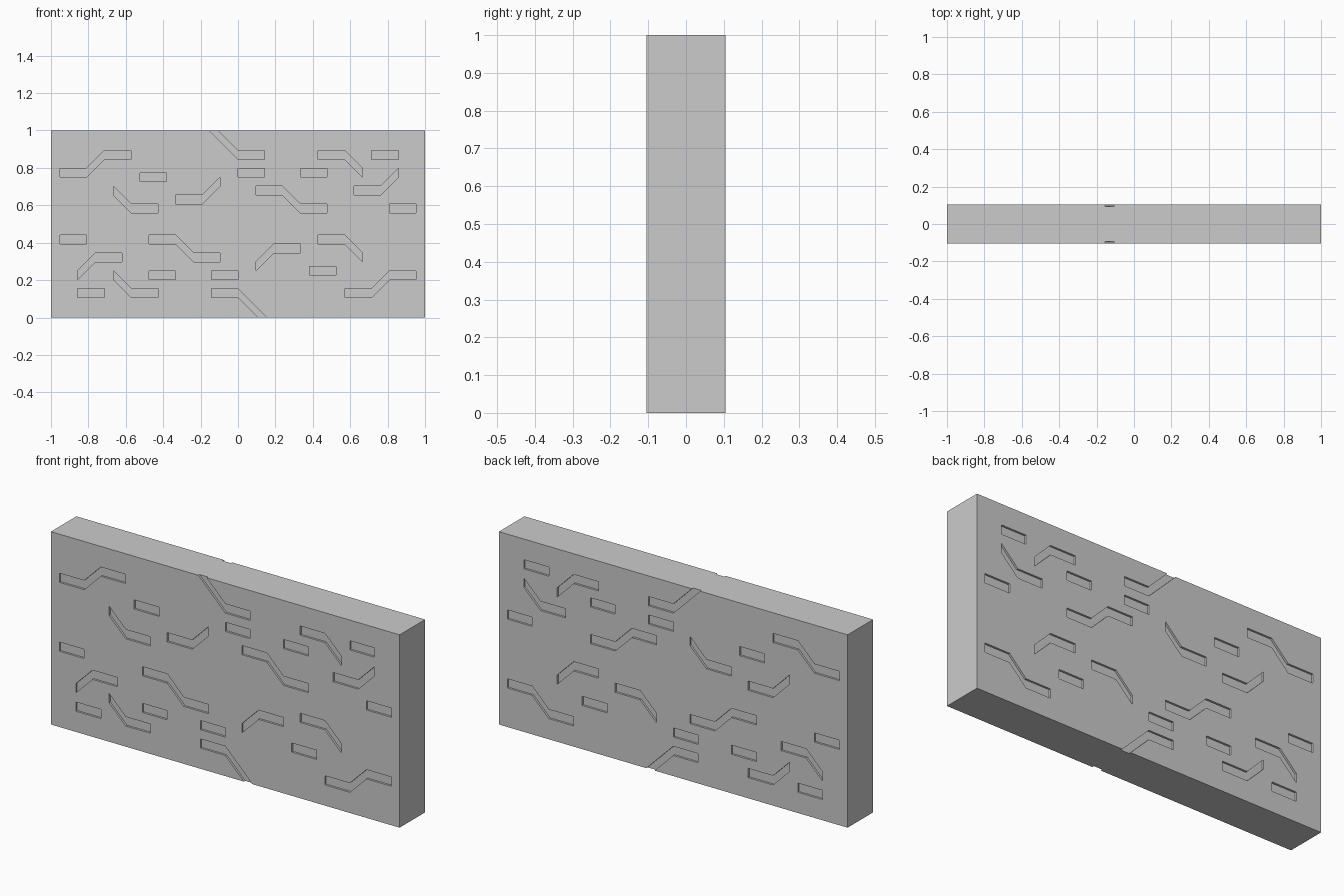
import bpy, bmesh

if "Cube" in bpy.data.objects:
    bpy.data.objects.remove(bpy.data.objects["Cube"])

U = 1 / 21          # layout module of the groove pattern
HALF_Y = 0.104      # half thickness of the slab
DEPTH = 0.0104      # groove depth

# Groove centrelines in modules from the panel centre; each repeats rotated 180 degrees
grooves = [
    [(17, 1.75), (20, 1.75)],
    [(15, 7.75), (18, 7.75)],
    [(-11, 5.25), (-8, 5.25)],
    [(0, 5.75), (3, 5.75)],
    [(7, 5.75), (10, 5.75)],
    [(-20, 5.75), (-17, 5.75), (-15, 7.75), (-12, 7.75)],
    [(-14, 3.75), (-12, 1.75), (-9, 1.75)],
    [(-7, 2.75), (-4, 2.75), (-2, 4.75)],
    [(2, 3.75), (5, 3.75), (7, 1.75), (10, 1.75)],
    [(9, 7.75), (12, 7.75), (14, 5.75)],
    [(13, 3.75), (16, 3.75), (18, 5.75)],
    [(-4, 11.75), (0, 7.75), (3, 7.75)],
]


def add_groove(bm, path, y0, y1):
    """Closed prism: the path thickened vertically by one module."""
    outline = [(x, z - 0.5) for x, z in path] + [(x, z + 0.5) for x, z in reversed(path)]
    a = [bm.verts.new((x * U, y0, 0.5 + z * U)) for x, z in outline]
    b = [bm.verts.new((x * U, y1, 0.5 + z * U)) for x, z in outline]
    bm.faces.new(a)
    bm.faces.new(b[::-1])
    n = len(a)
    for i in range(n):
        j = (i + 1) % n
        bm.faces.new((a[j], a[i], b[i], b[j]))


# Slab
bpy.ops.mesh.primitive_cube_add(size=1, location=(0, 0, 0.5))
panel = bpy.context.object
panel.name = "wall_panel"
panel.scale = (2, 2 * HALF_Y, 1)
bpy.ops.object.transform_apply(location=True, rotation=False, scale=True)

# Groove cutters on the front and back faces
bm = bmesh.new()
for path in grooves:
    for s in (1, -1):
        turned = [(s * x, s * z) for x, z in path]
        add_groove(bm, turned, -HALF_Y - 0.03, -HALF_Y + DEPTH)
        add_groove(bm, turned, HALF_Y - DEPTH, HALF_Y + 0.03)
bmesh.ops.recalc_face_normals(bm, faces=bm.faces)
mesh = bpy.data.meshes.new("groove_cutter")
bm.to_mesh(mesh)
bm.free()
cutter = bpy.data.objects.new("groove_cutter", mesh)
cutter.hide_render = True
bpy.context.collection.objects.link(cutter)

# Carve the grooves
mod = panel.modifiers.new("grooves", 'BOOLEAN')
mod.operation = 'DIFFERENCE'
mod.solver = 'EXACT'
mod.object = cutter
bpy.context.view_layer.objects.active = panel
bpy.ops.object.modifier_apply(modifier=mod.name)
bpy.data.objects.remove(cutter)
